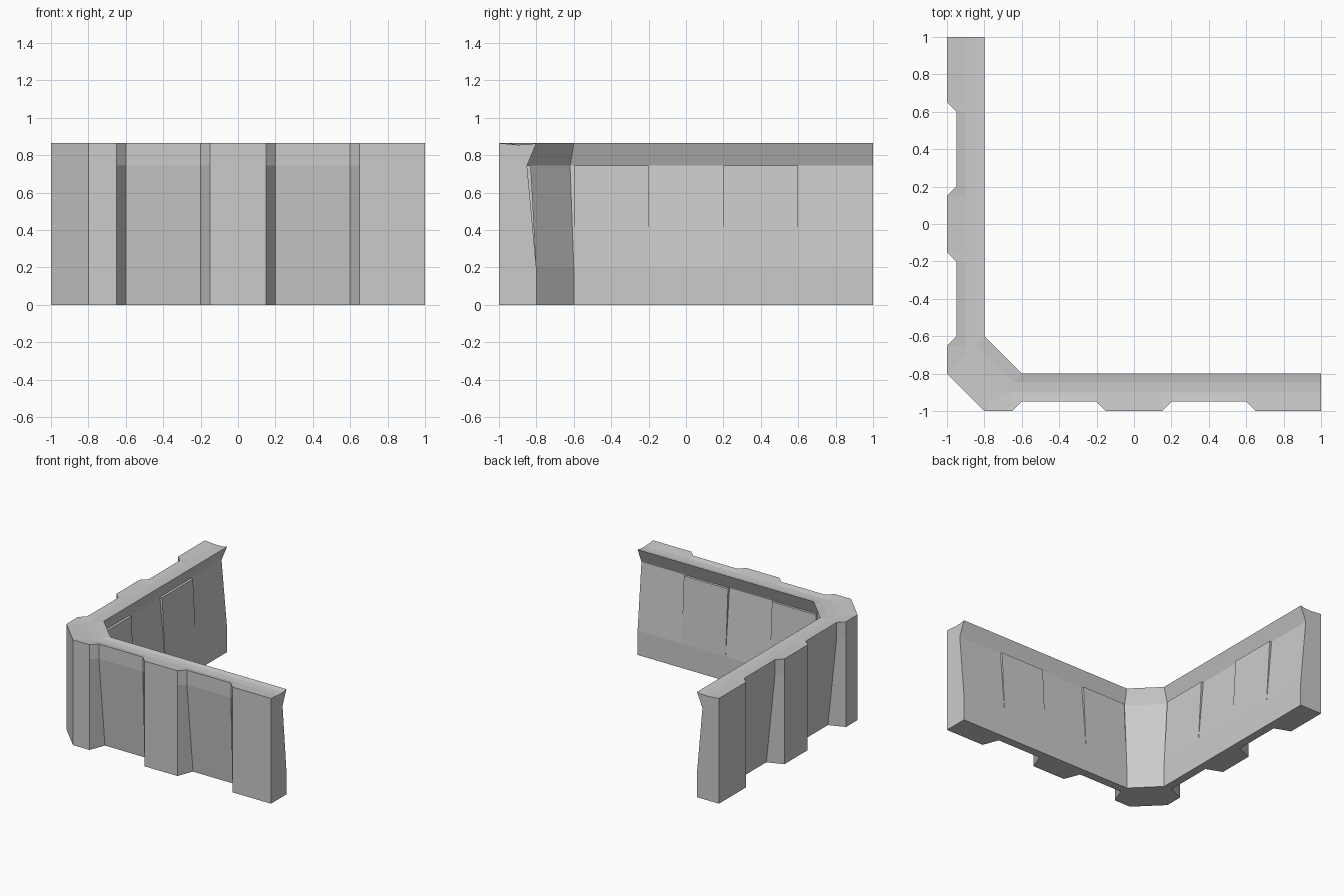
import bpy, bmesh

if "Cube" in bpy.data.objects:
    bpy.data.objects.remove(bpy.data.objects["Cube"])

H, LIP, BASE = 0.865, 0.745, 0.2   # wall top, underside of coping, start of batter


def profile(recess, panel):
    """(y, z) cross-section of the front wall, outer foot to inner foot."""
    foot, mid = (-0.87, -0.95) if recess else (-1.0, -1.0)
    inner = -0.83 if panel else -0.85
    return [(foot, 0), (mid, LIP), (mid, H),          # outer face
            (-0.90, 0.856), (-0.845, 0.857),          # shallow dished top
            (-0.80, H), (-0.85, LIP), (inner, LIP),   # flared coping, panel ledge
            (-0.80, BASE), (-0.80, 0)]                # battered inner face


def corner_x(i, y):
    """Where each profile point meets the corner chamfer."""
    if i < 3:
        return -0.8
    if i in (6, 7):
        return -0.62
    return y + 0.2


def ring(x, recess, panel):
    return [(max(x, corner_x(i, y)), y, z)
            for i, (y, z) in enumerate(profile(recess, panel))]


# Stations from the free end to the corner; each bay is recessed outside, panelled inside
rings = [ring(1.0, False, False)]
for hi, lo in ((0.6, 0.2), (-0.2, -0.6)):
    rings += [ring(hi + 0.05, False, False), ring(hi, True, False),
              ring(hi, True, True), ring(lo, True, True),
              ring(lo, True, False), ring(lo - 0.05, False, False)]
rings.append(ring(-1.0, False, False))

# Second leg mirrored across the diagonal
rings += [[(y, x, z) for x, y, z in r] for r in reversed(rings)]

# Loft the rings into one closed wall
bm = bmesh.new()
loops = [[bm.verts.new(p) for p in r] for r in rings]
n = len(loops[0])
for a, b in zip(loops, loops[1:]):
    for i in range(n):
        j = (i + 1) % n
        bm.faces.new((a[i], a[j], b[j], b[i]))
bm.faces.new(loops[0])
bm.faces.new(loops[-1])
bmesh.ops.remove_doubles(bm, verts=bm.verts, dist=0.0005)
bmesh.ops.dissolve_degenerate(bm, edges=bm.edges, dist=0.0005)
bmesh.ops.recalc_face_normals(bm, faces=bm.faces)

mesh = bpy.data.meshes.new("corner_wall")
bm.to_mesh(mesh)
bm.free()
wall = bpy.data.objects.new("corner_wall", mesh)
bpy.context.collection.objects.link(wall)
